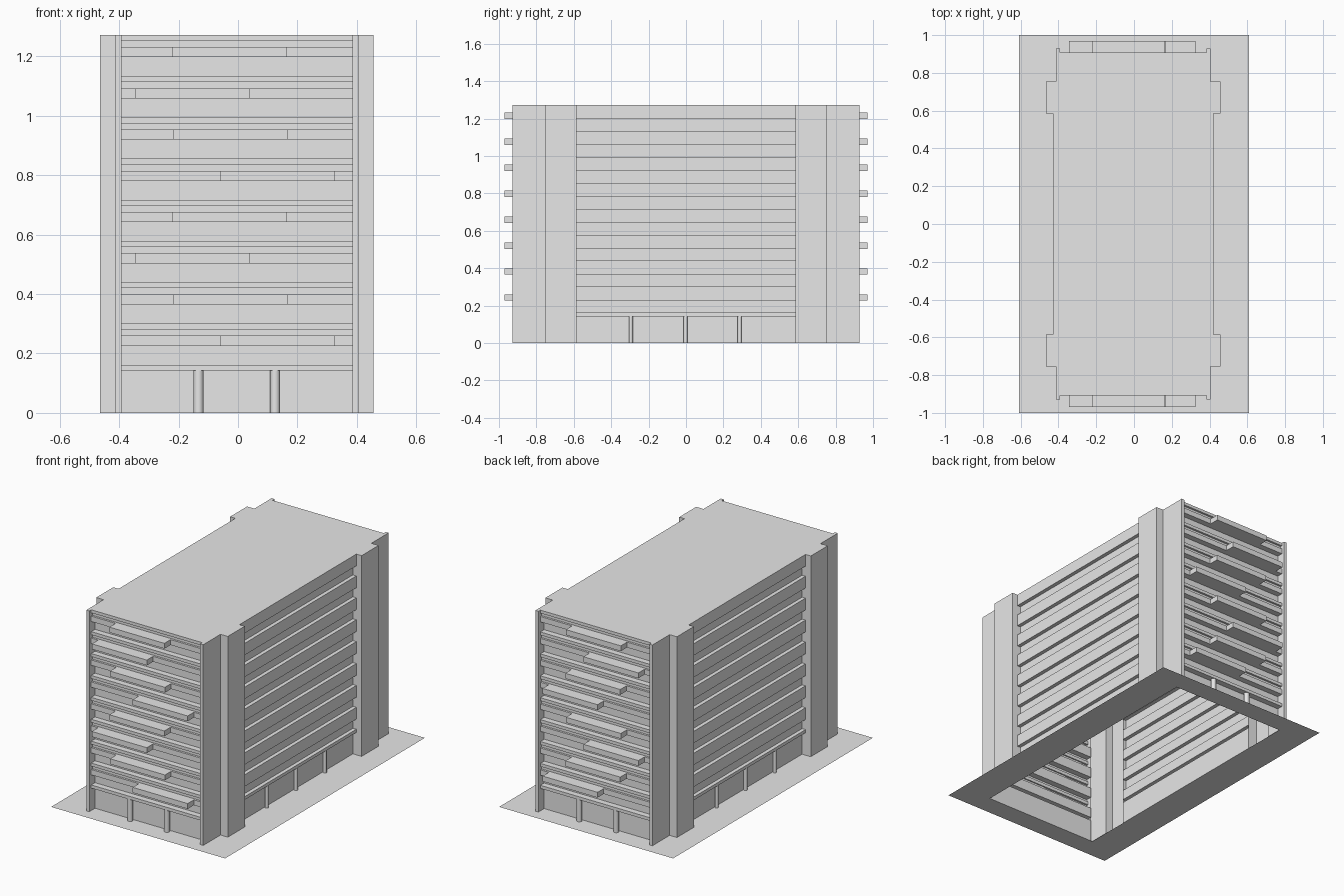
import bpy, bmesh
from mathutils import Vector

if "Cube" in bpy.data.objects:
    bpy.data.objects.remove(bpy.data.objects["Cube"])

GREY = (0.8, 0.8, 0.8, 1)
grey = bpy.data.materials.new("plain_grey")
grey.use_nodes = True
grey.diffuse_color = GREY
grey.node_tree.nodes["Principled BSDF"].inputs["Base Color"].default_value = GREY

# Plan half-sizes and heights
CX = -0.004
HEIGHT, STOREY, SLAB_LOW, SLAB_HIGH = 1.272, 0.1388, 0.142, 0.162
STOREYS = 8
WALL_X, SLAB_X, FIN_IN, FIN_OUT, PILLAR_X = 0.40, 0.424, 0.389, 0.41, 0.461
WALL_Y, SLAB_Y, FIN_Y = 0.87, 0.908, 0.928
PILLAR_IN, PILLAR_OUT = 0.585, 0.755


def finish(name, bm):
    mesh = bpy.data.meshes.new(name)
    bm.to_mesh(mesh)
    bm.free()
    mesh.materials.append(grey)
    obj = bpy.data.objects.new(name, mesh)
    bpy.context.collection.objects.link(obj)
    return obj


def sheet(name, path, sweep, outward):
    """Sweep a path of points along a vector; the first face looks outward."""
    bm = bmesh.new()
    near = [bm.verts.new(p) for p in path]
    far = [bm.verts.new(Vector(p) + Vector(sweep)) for p in path]
    for i in range(len(path) - 1):
        bm.faces.new((near[i], near[i + 1], far[i + 1], far[i]))
    bm.normal_update()
    bm.faces.ensure_lookup_table()
    if bm.faces[0].normal.dot(Vector(outward)) < 0:
        bmesh.ops.reverse_faces(bm, faces=bm.faces[:])
    return finish(name, bm)


def box(name, low, high):
    bm = bmesh.new()
    bmesh.ops.create_cube(bm, size=1)
    for v in bm.verts:
        v.co = [low[i] if v.co[i] < 0 else high[i] for i in range(3)]
    bmesh.ops.recalc_face_normals(bm, faces=bm.faces[:])
    return finish(name, bm)


def column(name, x, y, radius):
    bm = bmesh.new()
    bmesh.ops.create_cone(bm, cap_ends=True, segments=20, radius1=radius,
                          radius2=radius, depth=SLAB_LOW)
    bmesh.ops.translate(bm, verts=bm.verts[:], vec=(x, y, SLAB_LOW / 2))
    for f in bm.faces:
        f.smooth = abs(f.normal.z) < 0.5
    obj = finish(name, bm)
    for e in obj.data.edges:
        a, b = (obj.data.vertices[i].co.z for i in e.vertices)
        e.use_edge_sharp = abs(a - b) < 0.001
    return obj


def stepped_profile(wall, slab, groove=None):
    """Depth and height points of a facade: recessed windows, raised bands."""
    pts = [(wall, 0), (wall, SLAB_LOW), (slab, SLAB_LOW), (slab, SLAB_HIGH)]
    for k in range(STOREYS):
        z = k * STOREY
        pts += [(wall, SLAB_HIGH + z), (wall, 0.226 + z), (slab, 0.226 + z)]
        if groove:
            pts += [(slab, 0.26 + z), (groove, 0.26 + z),
                    (groove, 0.281 + z), (slab, 0.281 + z)]
        pts.append((slab, SLAB_HIGH + STOREY + z))
    pts[-1] = (slab, HEIGHT)
    return pts


# Short facades with balconies and entrance columns
balcony_starts = (-0.059, -0.218, -0.345, -0.222)
for side, s in (("front", -1), ("back", 1)):
    profile = stepped_profile(WALL_Y, SLAB_Y, 0.895)
    sheet(side + "_facade", [(CX - FIN_IN, s * d, z) for d, z in profile],
          (2 * FIN_IN, 0, 0), (0, s, 0))
    for k in range(STOREYS):
        x = balcony_starts[k % 4]
        z = 0.226 + k * STOREY
        ys = sorted((s * 0.903, s * 0.97))
        box(f"{side}_balcony_{k + 1}", (x, ys[0], z), (x + 0.385, ys[1], z + 0.034))
    for i, x in enumerate((-0.133, 0.125)):
        column(f"{side}_column_{i + 1}", x, s * 0.889, 0.0165)

# Long facades with slim columns
for side, s in (("right", -1), ("left", 1)):
    profile = stepped_profile(WALL_X, SLAB_X)
    sheet(side + "_facade", [(CX + s * d, -PILLAR_IN, z) for d, z in profile],
          (0, 2 * PILLAR_IN, 0), (s, 0, 0))
    for i, y in enumerate((-0.295, -0.002, 0.287)):
        column(f"{side}_column_{i + 1}", CX + s * 0.412, y, 0.011)

# Folded corner walls: end fin, flank and side pillar
corner = [(FIN_IN, WALL_Y), (FIN_IN, FIN_Y), (FIN_OUT, FIN_Y), (FIN_OUT, PILLAR_OUT),
          (PILLAR_X, PILLAR_OUT), (PILLAR_X, PILLAR_IN), (WALL_X, PILLAR_IN)]
for end, sy in (("front", -1), ("back", 1)):
    for side, sx in (("right", -1), ("left", 1)):
        sheet(f"{end}_{side}_corner", [(CX + sx * x, sy * y, 0) for x, y in corner],
              (0, 0, HEIGHT), (-sx, 0, 0))

# Flat roof following the wall outline
quarter = [(FIN_IN, SLAB_Y)] + corner[1:-1] + [(SLAB_X, PILLAR_IN)]
outline = [(x, y) for x, y in quarter]
outline += [(x, -y) for x, y in reversed(quarter)]
outline += [(-x, -y) for x, y in quarter]
outline += [(-x, y) for x, y in reversed(quarter)]
bm = bmesh.new()
roof = bm.faces.new([bm.verts.new((CX + x, y, HEIGHT)) for x, y in outline])
roof.normal_update()
if roof.normal.z < 0:
    roof.normal_flip()
finish("roof", bm)

# Ground plate, open under the building
bm = bmesh.new()
rings = []
for hx, hy, cx in ((0.61, 1.0, 0), (WALL_X, WALL_Y, CX)):
    rings.append([bm.verts.new((cx + sx * hx, sy * hy, 0))
                  for sx, sy in ((-1, -1), (1, -1), (1, 1), (-1, 1))])
outer, inner = rings
for i in range(4):
    j = (i + 1) % 4
    bm.faces.new((outer[i], outer[j], inner[j], inner[i]))
finish("ground_plate", bm)
